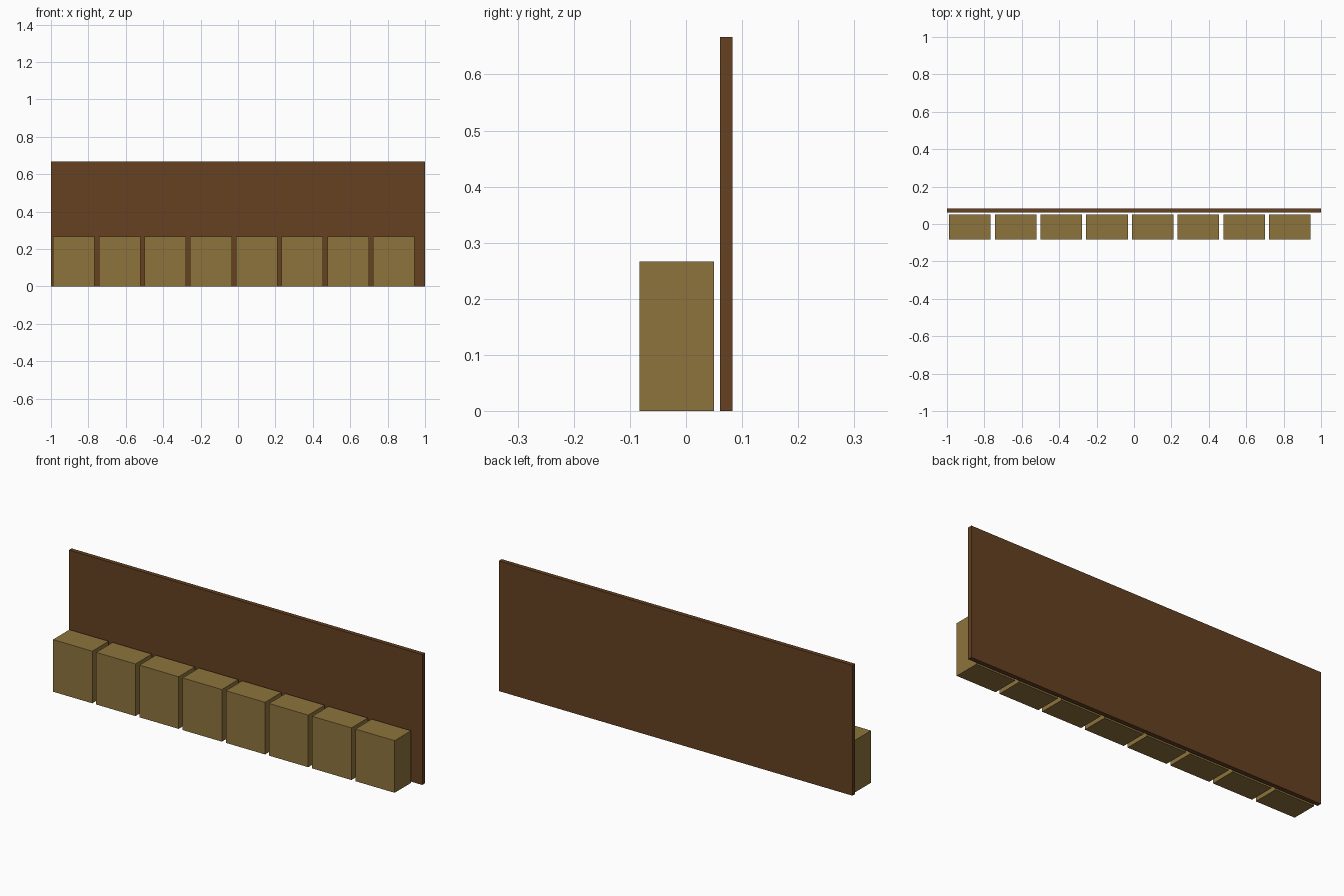
import bpy

if "Cube" in bpy.data.objects:
    bpy.data.objects.remove(bpy.data.objects["Cube"])

U = 1 / 45  # design unit: the back panel is 90 units wide


def material(name, rgb):
    m = bpy.data.materials.new(name)
    m.diffuse_color = (*rgb, 1)
    m.use_nodes = True
    m.node_tree.nodes["Principled BSDF"].inputs["Base Color"].default_value = m.diffuse_color
    return m


dark_brown = material("dark brown wood", (0.130, 0.052, 0.0152))
tan = material("tan wood", (0.270, 0.174, 0.046))


def box(name, lo, hi, mat):
    """Axis-aligned box between two corners."""
    centre = [(a + b) / 2 for a, b in zip(lo, hi)]
    bpy.ops.mesh.primitive_cube_add(size=1, location=centre)
    ob = bpy.context.object
    ob.name = name
    ob.scale = [b - a for a, b in zip(lo, hi)]
    bpy.ops.object.transform_apply(location=False, rotation=False, scale=True)
    ob.data.materials.append(mat)
    return ob


# Upright back panel
box("back_panel", (-1, 0.061, 0), (1, 0.083, 30 * U), dark_brown)

# Row of eight blocks in front of the panel
for i in range(8):
    x = (-44.5 + 11 * i) * U
    box(f"block_{i + 1}", (x, -0.083, 0), (x + 10 * U, 0.05, 12 * U), tan)
